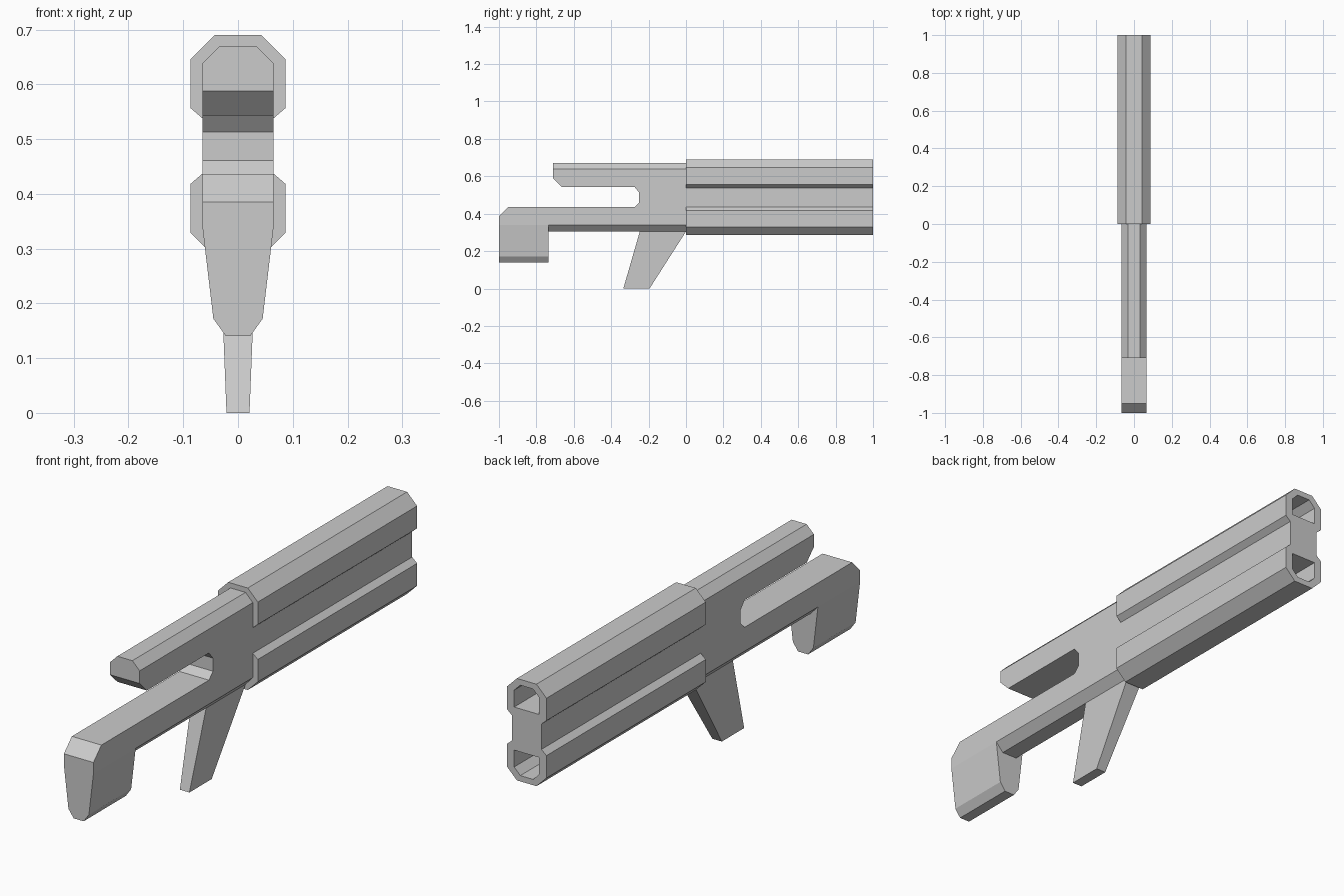
import bpy, bmesh

if "Cube" in bpy.data.objects:
    bpy.data.objects.remove(bpy.data.objects["Cube"])

MID_Z = 0.4875  # mirror height of the twin barrels


def loft(name, ring_a, ring_b):
    """Closed solid between two matching rings of 3D points."""
    bm = bmesh.new()
    a = [bm.verts.new(p) for p in ring_a]
    b = [bm.verts.new(p) for p in ring_b]
    bm.faces.new(a)
    bm.faces.new(b[::-1])
    n = len(a)
    for i in range(n):
        j = (i + 1) % n
        bm.faces.new((a[i], b[i], b[j], a[j]))
    bmesh.ops.recalc_face_normals(bm, faces=bm.faces)
    mesh = bpy.data.meshes.new(name)
    bm.to_mesh(mesh)
    bm.free()
    obj = bpy.data.objects.new(name, mesh)
    bpy.context.collection.objects.link(obj)
    return obj


def along_y(name, half, y0, y1):
    """Extrude a section along y; half lists (x, z) from top to bottom, mirrored in x."""
    pts = half + [(-x, z) for x, z in reversed(half)]
    return loft(name, [(x, y0, z) for x, z in pts], [(x, y1, z) for x, z in pts])


def along_x(name, pts, w):
    return loft(name, [(-w, y, z) for y, z in pts], [(w, y, z) for y, z in pts])


def boolean(obj, cutter, operation):
    mod = obj.modifiers.new("cut", 'BOOLEAN')
    mod.operation, mod.solver, mod.object = operation, 'EXACT', cutter
    bpy.context.view_layer.objects.active = obj
    bpy.ops.object.modifier_apply(modifier=mod.name)
    bpy.data.objects.remove(cutter)


def flip(half):
    return [(x, 2 * MID_Z - z) for x, z in reversed(half)]


# Twin barrel block
upper = [(0.043, 0.69), (0.087, 0.646), (0.087, 0.557), (0.065, 0.538)]
barrel = along_y("twin_barrel", upper + flip(upper), 0, 1)

# Muzzle recesses
bore = [(0.028, 0.667), (0.055, 0.64), (0.055, 0.573)]
for half in (bore, flip(bore)):
    boolean(barrel, along_y("bore_cutter", half, 0.85, 1.1), 'DIFFERENCE')

# Receiver with forked rear: chamfered section trimmed by the side profile
receiver = along_y("receiver", [(0.033, 0.67), (0.065, 0.638), (0.065, 0.34), (0.033, 0.305)],
                   -0.735, 0)
side = [(0.1, 0.8), (-0.71, 0.8), (-0.71, 0.588), (-0.665, 0.543), (-0.275, 0.543),
        (-0.25, 0.513), (-0.25, 0.461), (-0.275, 0.435), (-0.9, 0.435), (-0.9, 0.2), (0.1, 0.2)]
boolean(receiver, along_x("side_cutter", side, 0.2), 'INTERSECT')

# Shoulder stock
stock = along_y("shoulder_stock", [(0.065, 0.435), (0.065, 0.34), (0.045, 0.172), (0.022, 0.14)],
                -1, -0.735)
corner = [(-1.05, 0.335), (-0.9, 0.485), (-1.05, 0.485)]
boolean(stock, along_x("corner_cutter", corner, 0.2), 'DIFFERENCE')

# Tapered hand grip
loft("hand_grip",
     [(-0.021, -0.335, 0), (0.021, -0.335, 0), (0.021, -0.195, 0), (-0.021, -0.195, 0)],
     [(-0.033, -0.247, 0.305), (0.033, -0.247, 0.305), (0.033, 0, 0.305), (-0.033, 0, 0.305)])
